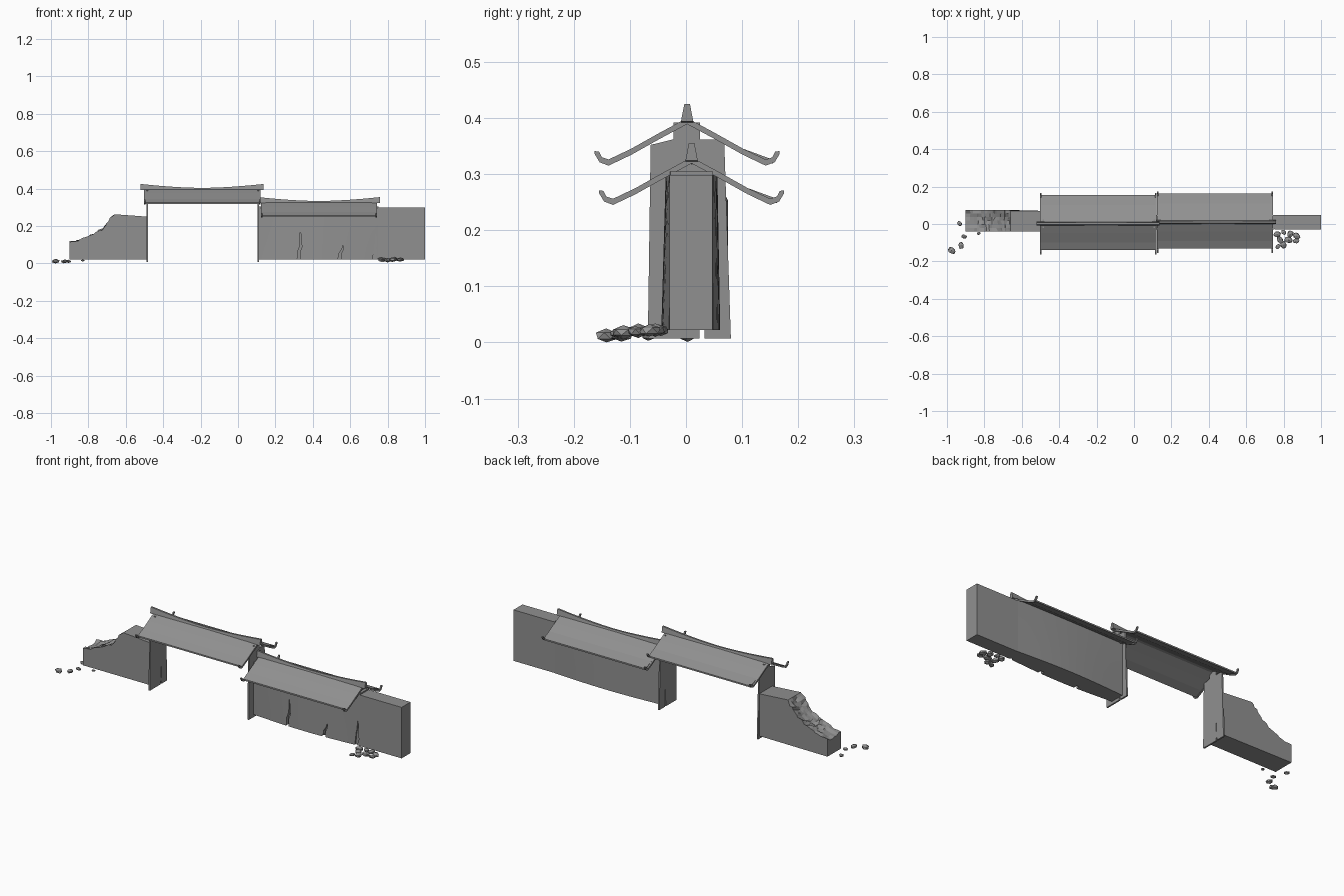
import bpy, bmesh, math, random
from mathutils import Vector, Matrix

random.seed(4)
if "Cube" in bpy.data.objects:
    bpy.data.objects.remove(bpy.data.objects["Cube"])

grey = bpy.data.materials.new("stone grey")
grey.use_nodes = True
grey.diffuse_color = (0.28, 0.28, 0.28, 1)
grey.node_tree.nodes["Principled BSDF"].inputs["Base Color"].default_value = grey.diffuse_color


def finish(name, bm):
    bmesh.ops.recalc_face_normals(bm, faces=bm.faces)
    me = bpy.data.meshes.new(name)
    bm.to_mesh(me)
    bm.free()
    me.materials.append(grey)
    ob = bpy.data.objects.new(name, me)
    bpy.context.collection.objects.link(ob)
    return ob


def loft(name, rings):
    """Skin a run of equal closed rings and cap both ends."""
    bm = bmesh.new()
    vs = [[bm.verts.new(p) for p in r] for r in rings]
    n = len(vs[0])
    for a, b in zip(vs, vs[1:]):
        for i in range(n):
            j = (i + 1) % n
            bm.faces.new((a[i], a[j], b[j], b[i]))
    bm.faces.new(vs[0])
    bm.faces.new(vs[-1])
    return finish(name, bm)


def side_prism(name, profile, x0, x1):
    """Extrude a (y, z) outline along x."""
    return loft(name, [[(x, y, z) for y, z in profile] for x in (x0, x1)])


def cut(ob, cutter):
    mod = ob.modifiers.new("cut", 'BOOLEAN')
    mod.object = cutter
    mod.solver = 'EXACT'
    cutter.hide_render = True
    bpy.context.view_layer.objects.active = ob
    bpy.ops.object.modifier_apply(modifier=mod.name)
    bpy.data.objects.remove(cutter)


def smooth(ob):
    bpy.ops.object.select_all(action='DESELECT')
    ob.select_set(True)
    bpy.context.view_layer.objects.active = ob
    bpy.ops.object.shade_smooth_by_angle(angle=math.radians(25))


# Roofs: two sloping sheets, curled end rakes and a sagging ridge cap
def roof(name, x0, x1, yc, top):
    t = 0.011
    slope = [(0, 0), (0.05, -0.027), (0.10, -0.055), (0.14, -0.074)]
    curl = [(0.152, -0.070), (0.157, -0.060), (0.165, -0.059)]
    under_curl = [(0.165, -0.064), (0.162, -0.069), (0.156, -0.079)]
    for side, s, reach in (("front", -1, 0.14), ("back", 1, 0.152)):
        line = [(d, z) for d, z in slope[:-1]] + [(reach, -0.074)]
        ring = line + [(d, z - 0.008) for d, z in reversed(line)]
        side_prism(f"{name}_{side}_sheet", [(yc + s * d, top + z) for d, z in ring], x0, x1)
        rake = slope + curl + under_curl + [(d, z - t) for d, z in reversed(slope)]
        for end, x in (("right", x0 - 0.008), ("left", x1)):
            side_prism(f"{name}_{side}_{end}_rake",
                       [(yc + s * d, top + z) for d, z in rake], x, x + 0.008)
    mid, half = (x0 + x1) / 2, (x1 - x0) / 2 + 0.025
    rings = []
    for i in range(13):
        u = i / 6 - 1
        zt = top + 0.004 + 0.021 * abs(u) ** 1.7
        zb = top - 0.012 + 0.006 * max(0, abs(u) - 0.9) * 10
        rings.append([(mid + half * u, yc - 0.011, zb), (mid + half * u, yc + 0.011, zb),
                      (mid + half * u, yc + 0.005, zt), (mid + half * u, yc - 0.005, zt)])
    smooth(loft(f"{name}_ridge", rings))


roof("gate_roof", -0.495, 0.112, 0.002, 0.40)
roof("wall_roof", 0.130, 0.735, 0.010, 0.33)

# Gate side plates with a raised king post and a foot slot
plate = [(-0.068, 0.007), (0.024, 0.007), (0.026, 0.10), (0.030, 0.10), (0.033, 0.007),
         (0.080, 0.007), (0.068, 0.362), (0.025, 0.362), (0.025, 0.392),
         (-0.022, 0.392), (-0.022, 0.362), (-0.063, 0.352)]
for name, x in (("gate_right_plate", -0.488), ("gate_left_plate", 0.104)):
    side_prism(name, plate, x, x + 0.008)

# Roofed wall, bulging towards its middle
N = 16
rings = []
for i in range(N + 1):
    u = i / N
    b = math.sin(math.pi * u)
    x = 0.11 + 0.64 * u
    ring = [(x, -0.028 - 0.016 * b * (1 - 0.5 * k / 4), 0.022 + 0.283 * k / 4) for k in range(5)]
    ring += [(x, 0.048 + 0.013 * b * (1 - 0.4 * k / 4), 0.022 + 0.283 * k / 4)
             for k in reversed(range(5))]
    rings.append(ring)
wall = loft("roofed_wall", rings)
side_prism("wall_gable", [(-0.024, 0.29), (0.044, 0.29), (0.03, 0.318), (-0.01, 0.318)], 0.13, 0.735)


# Jagged cracks cut into the wall front
def crack(x, lean, height, width):
    left, right = [], []
    for k in range(7):
        z = 0.01 + height * k / 6
        c = x + lean * k / 6 + random.uniform(-0.005, 0.005)
        w = width * (1 - k / 7) * random.uniform(0.7, 1.2)
        left.append((c - w, z))
        right.append((c + w, z))
    ring = left + right[::-1]
    return loft("crack_cutter", [[(px, y, pz) for px, pz in ring] for y in (-0.08, -0.022)])


for args in ((0.325, 0.012, 0.155, 0.011), (0.535, 0.025, 0.085, 0.011), (0.728, 0.008, 0.145, 0.012)):
    cut(wall, crack(*args))
smooth(wall)

# Plain end wall
side_prism("end_wall", [(-0.029, 0.022), (0.047, 0.022), (0.047, 0.298), (-0.029, 0.298)], 0.75, 1.0)

# Ruined wall: broken stepped top falling away from the gate
steps = [(-0.90, 0.115), (-0.84, 0.13), (-0.80, 0.15), (-0.76, 0.165),
         (-0.72, 0.19), (-0.69, 0.23), (-0.66, 0.263)]
rows = 6
rings = []
for r in range(rows + 1):
    y = -0.04 + 0.115 * r / rows
    ring = [(-0.482, min(y, 0.07), 0.022), (-0.90, y, 0.022)]
    for (xa, za), (xb, zb) in zip(steps, steps[1:]):
        for f in (0, 0.33, 0.67):
            j = random.uniform(-0.007, 0.007)
            hollow = 0.010 * math.sin(math.pi * r / rows)
            ring.append((xa + (xb - xa) * f + (j if f else 0), y,
                         za + (zb - za) * f - hollow + random.uniform(-0.006, 0.006)))
    ring += [(-0.66, min(y, 0.07), 0.263), (-0.482, min(y, 0.07), 0.25)]
    rings.append(ring)
loft("ruined_wall", rings)


# Fallen rubble stones
def stone(name, x, y, z, r):
    bm = bmesh.new()
    bmesh.ops.create_icosphere(bm, subdivisions=1, radius=1)
    for v in bm.verts:
        v.co *= random.uniform(0.85, 1.1)
    spin = Matrix.Rotation(random.uniform(0, 6), 4, 'Z')
    size = Matrix.Diagonal((r, r * 0.75, r * 0.5, 1))
    bm.transform(Matrix.Translation(Vector((x, y, z))) @ spin @ size)
    finish(name, bm)


right_pile = [(-0.975, -0.142, 0.012, 0.024), (-0.925, -0.115, 0.012, 0.021),
              (-0.907, -0.068, 0.011, 0.017), (-0.932, 0.003, 0.010, 0.017),
              (-0.83, -0.05, 0.016, 0.012)]
left_pile = [(0.765, -0.055, 0.022, 0.022), (0.80, -0.045, 0.020, 0.018),
             (0.835, -0.055, 0.022, 0.024), (0.87, -0.065, 0.021, 0.023),
             (0.78, -0.085, 0.020, 0.024), (0.825, -0.085, 0.021, 0.025),
             (0.865, -0.09, 0.019, 0.020), (0.80, -0.112, 0.018, 0.024),
             (0.77, -0.122, 0.016, 0.017)]
for pile, spots in (("right", right_pile), ("left", left_pile)):
    for i, spot in enumerate(spots):
        stone(f"{pile}_rubble_{i + 1}", *spot)
